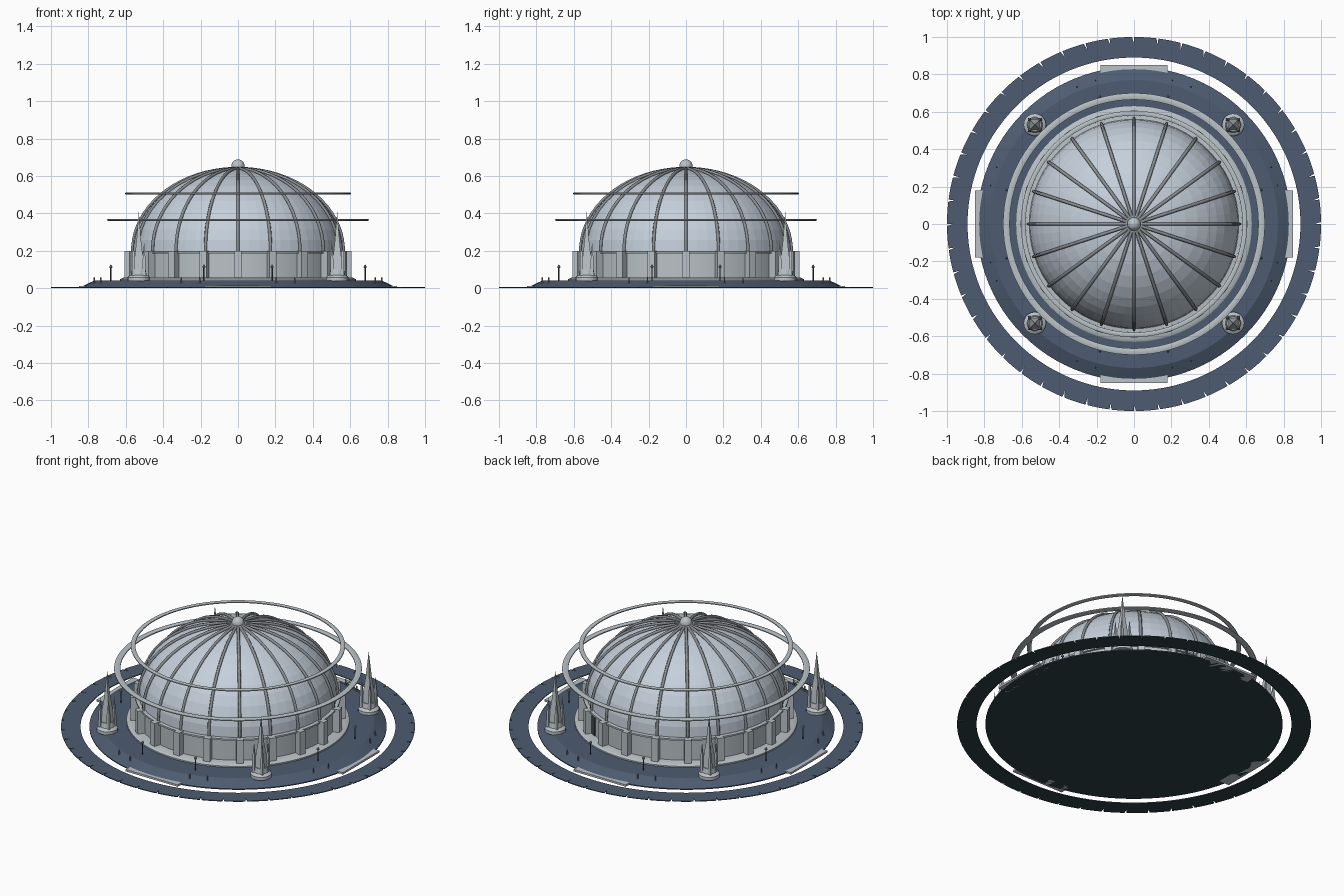
import bpy, bmesh, math
from mathutils import Matrix, Vector

if "Cube" in bpy.data.objects:
    bpy.data.objects.remove(bpy.data.objects["Cube"])

def mat(name, rgb):
    m = bpy.data.materials.new(name)
    m.diffuse_color = (*rgb, 1)
    m.use_nodes = True
    m.node_tree.nodes["Principled BSDF"].inputs["Base Color"].default_value = m.diffuse_color
    return m

PLAZA = mat("slate_blue", (0.075, 0.107, 0.165))
UNDER = mat("dark_underside", (0.025, 0.05, 0.055))
DOME = mat("pale_blue_grey", (0.56, 0.63, 0.71))
STONE = mat("light_stone", (0.49, 0.54, 0.57))
METAL = mat("mid_grey_metal", (0.25, 0.27, 0.29))
DARK = mat("dark_metal", (0.06, 0.07, 0.08))

def finish(name, bm, *mats, smooth=False):
    bmesh.ops.recalc_face_normals(bm, faces=bm.faces)
    me = bpy.data.meshes.new(name)
    bm.to_mesh(me)
    bm.free()
    ob = bpy.data.objects.new(name, me)
    bpy.context.collection.objects.link(ob)
    for m in mats:
        me.materials.append(m)
    if smooth:
        bpy.ops.object.select_all(action='DESELECT')
        ob.select_set(True)
        bpy.context.view_layer.objects.active = ob
        bpy.ops.object.shade_smooth_by_angle(angle=math.radians(30))
    return ob

def polar(r, deg, z=0):
    a = math.radians(deg)
    return Vector((r * math.cos(a), r * math.sin(a), z))

def lathe(bm, profile, segs, closed=False, at=(0, 0, 0), turn=0.0):
    """Spin a (radius, z) profile; radius 0 becomes a pole."""
    rings = []
    for r, z in profile:
        n = 1 if r == 0 else segs
        rings.append([bm.verts.new(polar(r, turn + 360 * i / segs, z) + Vector(at)) for i in range(n)])
    pairs = list(zip(rings, rings[1:])) + ([(rings[-1], rings[0])] if closed else [])
    for a, b in pairs:
        for i in range(segs):
            j = (i + 1) % segs
            vs = [a[i % len(a)], a[j % len(a)], b[j % len(b)], b[i % len(b)]]
            vs = list(dict.fromkeys(vs))
            if len(vs) > 2:
                bm.faces.new(vs)

def box(bm, r, deg, z0, size):
    """Box standing at z0, its x axis pointing outwards."""
    m = (Matrix.Translation(polar(r, deg, z0 + size[2] / 2))
         @ Matrix.Rotation(math.radians(deg), 4, 'Z') @ Matrix.Diagonal((*size, 1)))
    bmesh.ops.create_cube(bm, size=1, matrix=m)

def turned(name, profile, segs, m, closed=False, smooth=True):
    bm = bmesh.new()
    lathe(bm, profile, segs, closed)
    return finish(name, bm, m, smooth=smooth)

# Plaza disc with sloped rim and dark underside
bm = bmesh.new()
lathe(bm, [(0, 0), (0.84, 0), (0.84, 0.006), (0.77, 0.04), (0, 0.04)], 96)
ob = finish("plaza_disc", bm, PLAZA, UNDER)
for p in ob.data.polygons:
    p.material_index = int(p.normal.z < -0.9)

# Outer flat ring with thin slanted notches in its rim
bm = bmesh.new()
N, SUB = 48, 4
for k in range(N):
    a0, step = 360 * k / N, 360 / N
    arc = [a0 + step * i / SUB for i in range(SUB + 1)]
    pts = [(0.89, a) for a in arc] + [(0.965, arc[-1])]
    pts += [(1.0, a) for a in reversed(arc[1:])] + [(1.0, a0 + 0.6), (0.965, a0)]
    low = [bm.verts.new(polar(r, a, 0)) for r, a in pts]
    top = [bm.verts.new(polar(r, a, 0.005)) for r, a in pts]
    bm.faces.new(low)
    bm.faces.new(top)
    for i in range(len(pts)):
        if i in (SUB, len(pts) - 1):      # hidden joint between sectors
            continue
        j = (i + 1) % len(pts)
        bm.faces.new([low[i], low[j], top[j], top[i]])
ob = finish("outer_ring", bm, PLAZA, UNDER)
for p in ob.data.polygons:
    if abs(p.normal.z) > 0.9 and p.center.z < 0.002:
        p.material_index = 1

# Entrance steps on the four axes
bm = bmesh.new()
for k in range(4):
    box(bm, 0.815, 90 * k, 0, (0.07, 0.36, 0.012))
finish("entrance_steps", bm, STONE)

# Drum: plinth, wall, cornice
turned("drum_plinth", [(0.55, 0.04), (0.63, 0.04), (0.63, 0.048), (0.615, 0.056), (0.55, 0.056)], 80, STONE, True)
turned("drum_wall", [(0.565, 0.05), (0.565, 0.186)], 80, STONE)
turned("drum_cornice", [(0.54, 0.184), (0.58, 0.184), (0.58, 0.194), (0.54, 0.198)], 80, STONE, True)

# Pillars around the drum
bm = bmesh.new()
for k in range(20):
    box(bm, 0.585, 18 * k, 0.05, (0.044, 0.04, 0.148))
finish("drum_pillars", bm, STONE)

# Dark door in the drum wall
bm = bmesh.new()
box(bm, 0.567, 63 - 6, 0.056, (0.008, 0.06, 0.11))
finish("drum_door", bm, DARK)

# Dome
A, B, ZC = 0.56, 0.437, 0.2
def meridian(deg, off=0.0):
    t = math.radians(deg)
    return ((A + off) * math.cos(t), ZC + (B + off) * math.sin(t))
turned("dome_shell", [(0.56, 0.18)] + [meridian(7.5 * i) for i in range(12)] + [(0, ZC + B)], 60, DOME, smooth=False)

# Dome ribs: round tubes along the meridians
cu = bpy.data.curves.new("dome_ribs", 'CURVE')
cu.dimensions = '3D'
cu.bevel_depth = 0.009
cu.bevel_resolution = 1
cu.use_fill_caps = True
for k in range(20):
    sp = cu.splines.new('POLY')
    sp.points.add(18)
    for i, pt in enumerate(sp.points):
        r, z = meridian(-2 + 89 * i / 18, 0.004)
        pt.co = (*polar(r, 18 * k, z), 1)
cu.materials.append(METAL)
ribs = bpy.data.objects.new("dome_ribs", cu)
bpy.context.collection.objects.link(ribs)
bpy.ops.object.select_all(action='DESELECT')
ribs.select_set(True)
bpy.context.view_layer.objects.active = ribs
bpy.ops.object.convert(target='MESH')

# Finial on top of the dome
cap = [(0.036 * math.cos(math.radians(a)), 0.652 + 0.036 * math.sin(math.radians(a))) for a in range(0, 90, 15)]
turned("dome_finial", [(0.045, 0.63), (0.045, 0.645), (0.036, 0.648)] + cap + [(0, 0.688)], 24, STONE)

# Two floating halo rings
for name, r0, r1, z in (("lower_halo", 0.665, 0.70, 0.365), ("upper_halo", 0.58, 0.605, 0.506)):
    h = 0.006
    turned(name, [(r0, z - h / 2), (r0 + 0.008, z - h), (r1 - 0.008, z - h), (r1, z - h / 2),
                  (r1, z + h / 2), (r1 - 0.008, z + h), (r0 + 0.008, z + h), (r0, z + h / 2)], 96, STONE, True)

# Corner spires: round base, tall pyramid and four small pinnacles
bm = bmesh.new()
bm2 = bmesh.new()
for k in range(4):
    c = polar(0.75, 45 + 90 * k)
    lathe(bm, [(0, 0.038), (0.06, 0.038), (0.06, 0.058), (0.052, 0.066), (0.042, 0.07), (0.036, 0.1), (0, 0.1)], 20, at=c)
    lathe(bm2, [(0.046, 0.066), (0.034, 0.15), (0.018, 0.25), (0, 0.41)], 4, at=c, turn=45)
    for j in range(4):
        lathe(bm2, [(0.013, 0.066), (0.011, 0.15), (0, 0.25)], 4, at=c + polar(0.04, 45 + 90 * j), turn=45)
finish("spire_bases", bm, STONE, smooth=True)
finish("spires", bm2, STONE)

# Lamp posts and small bollards either side of each axis
posts, heads, bollards = bmesh.new(), bmesh.new(), bmesh.new()
for k in range(4):
    for s in (-1, 1):
        c = polar(0.704, 90 * k + 15 * s)
        lathe(posts, [(0.004, 0.038), (0.004, 0.11)], 6, at=c)
        lathe(heads, [(0, 0.106), (0.008, 0.11), (0.008, 0.116), (0, 0.128)], 8, at=c)
        for d in (15, 22.5):
            lathe(bollards, [(0.004, 0.02), (0.004, 0.056), (0, 0.06)], 6, at=polar(0.795, 90 * k + d * s))
finish("lamp_posts", posts, DARK)
finish("lamp_heads", heads, METAL)
finish("bollards", bollards, METAL)
